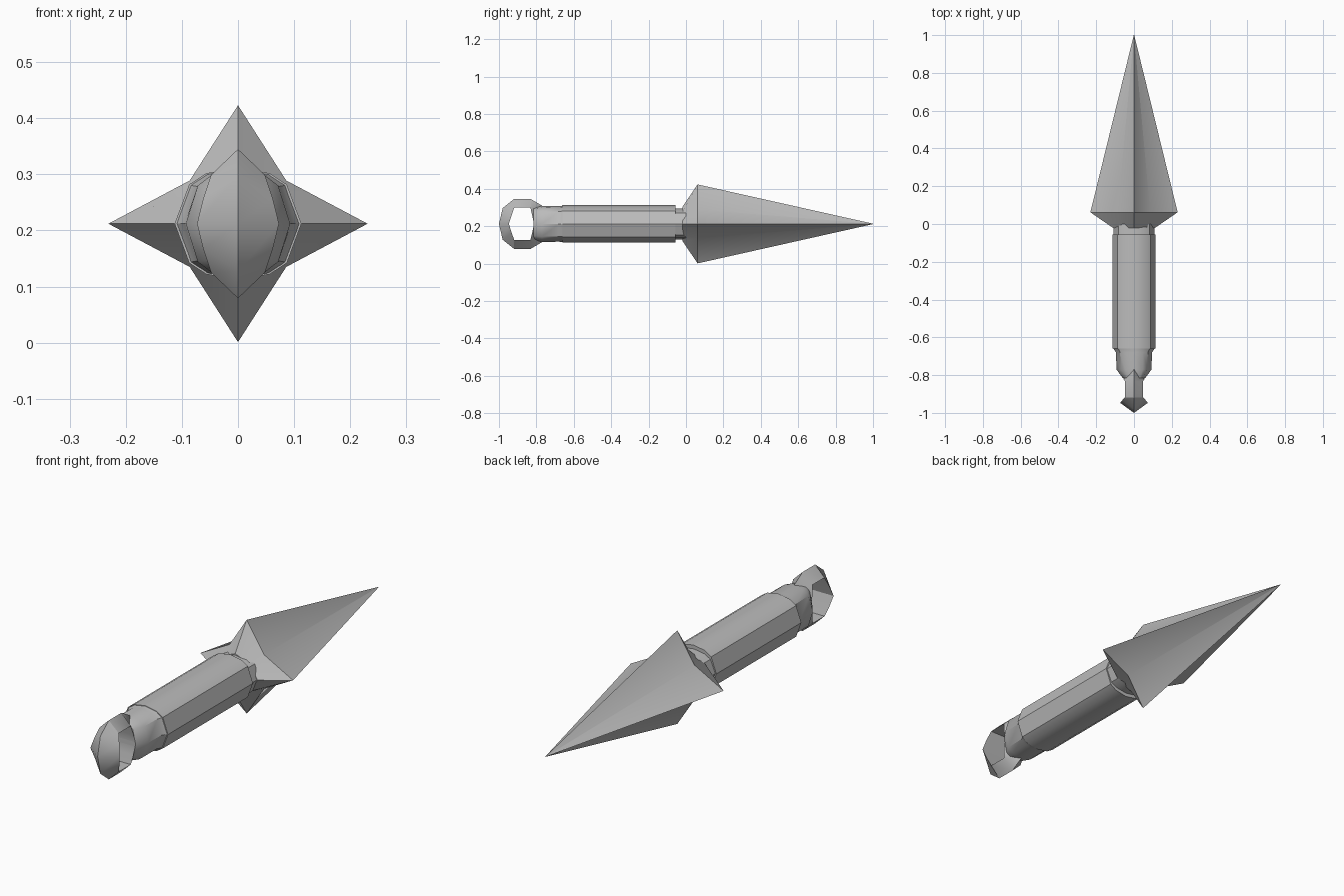
import bpy, bmesh, math

cube = bpy.data.objects.get("Cube")
if cube:
    bpy.data.objects.remove(cube)

MID = 0.212  # height of the long axis

steel = bpy.data.materials.new("grey_steel")
steel.use_nodes = True
COLOUR = (0.5, 0.5, 0.5, 1)
steel.diffuse_color = COLOUR
steel.node_tree.nodes["Principled BSDF"].inputs["Base Color"].default_value = COLOUR


def loft(name, rings, closed=False):
    """Skin a list of equal-length point rings; cap the ends unless closed."""
    bm = bmesh.new()
    loops = [[bm.verts.new(p) for p in ring] for ring in rings]
    n = len(loops[0])
    pairs = list(zip(loops, loops[1:]))
    if closed:
        pairs.append((loops[-1], loops[0]))
    else:
        bm.faces.new(loops[0])
        bm.faces.new(loops[-1])
    for a, b in pairs:
        for i in range(n):
            j = (i + 1) % n
            bm.faces.new((a[i], a[j], b[j], b[i]))
    bmesh.ops.recalc_face_normals(bm, faces=bm.faces)
    mesh = bpy.data.meshes.new(name)
    bm.to_mesh(mesh)
    bm.free()
    mesh.materials.append(steel)
    obj = bpy.data.objects.new(name, mesh)
    obj.location.z = MID
    bpy.context.collection.objects.link(obj)
    bpy.ops.object.select_all(action="DESELECT")
    obj.select_set(True)
    bpy.context.view_layer.objects.active = obj
    bpy.ops.object.shade_smooth_by_angle(angle=math.radians(32))
    return obj


def mirrored_section(quarter, y):
    """Full outline from one quarter, running from the side point to the top."""
    half = quarter + [(-x, z) for x, z in quarter[-2::-1]]
    full = half + [(x, -z) for x, z in half[-2:0:-1]]
    return [(x, y, z) for x, z in full]


def scaled(quarter, sx, sz):
    return [(x * sx, z * sz) for x, z in quarter]


# Four-edged blade with a flared shoulder
STAR = [(0.231, 0), (0.086, 0.077), (0, 0.211)]
SHOULDER = [(0.112, 0), (0.07, 0.062), (0, 0.09)]
loft("blade", [
    mirrored_section(SHOULDER, -0.02),
    mirrored_section(STAR, 0.062),
    mirrored_section(scaled(STAR, 0.005, 0.005), 1.0),
])

# Recessed neck between blade and grip
OVAL = [(1, 0), (0.77, 0.7), (0.5, 0.9), (0, 1)]
NECK = scaled(OVAL, 0.108, 0.083)
loft("neck", [mirrored_section(NECK, y) for y in (-0.07, 0.0)])

# Grip
GRIP = scaled(OVAL, 0.113, 0.1)
loft("grip", [mirrored_section(GRIP, y) for y in (-0.66, -0.055)])

# Stepped pommel, narrowing towards the ring
loft("pommel", [
    mirrored_section(scaled(OVAL, sx, sz), y)
    for y, sx, sz in ((-0.815, 0.06, 0.09), (-0.77, 0.093, 0.097),
                      (-0.68, 0.095, 0.095), (-0.655, 0.112, 0.098))
])

# Ring: ridged outer edge, flat inner face, six-sided hole
# each station: outer y, outer z, inner y, inner z, half width
STATIONS = [
    (-1.0, 0, -0.947, 0, 0.073),
    (-0.98, 0.085, -0.933, 0.045, 0.062),
    (-0.92, 0.133, -0.918, 0.087, 0.048),
    (-0.83, 0.133, -0.832, 0.087, 0.048),
    (-0.77, 0.098, -0.822, 0.045, 0.055),
    (-0.77, 0, -0.813, 0, 0.055),
]
stations = STATIONS + [(a, -b, c, -d, w) for a, b, c, d, w in STATIONS[-2:0:-1]]
loft("ring", [
    [(0, oy, oz), (w, iy, iz), (-w, iy, iz)] for oy, oz, iy, iz, w in stations
], closed=True)
